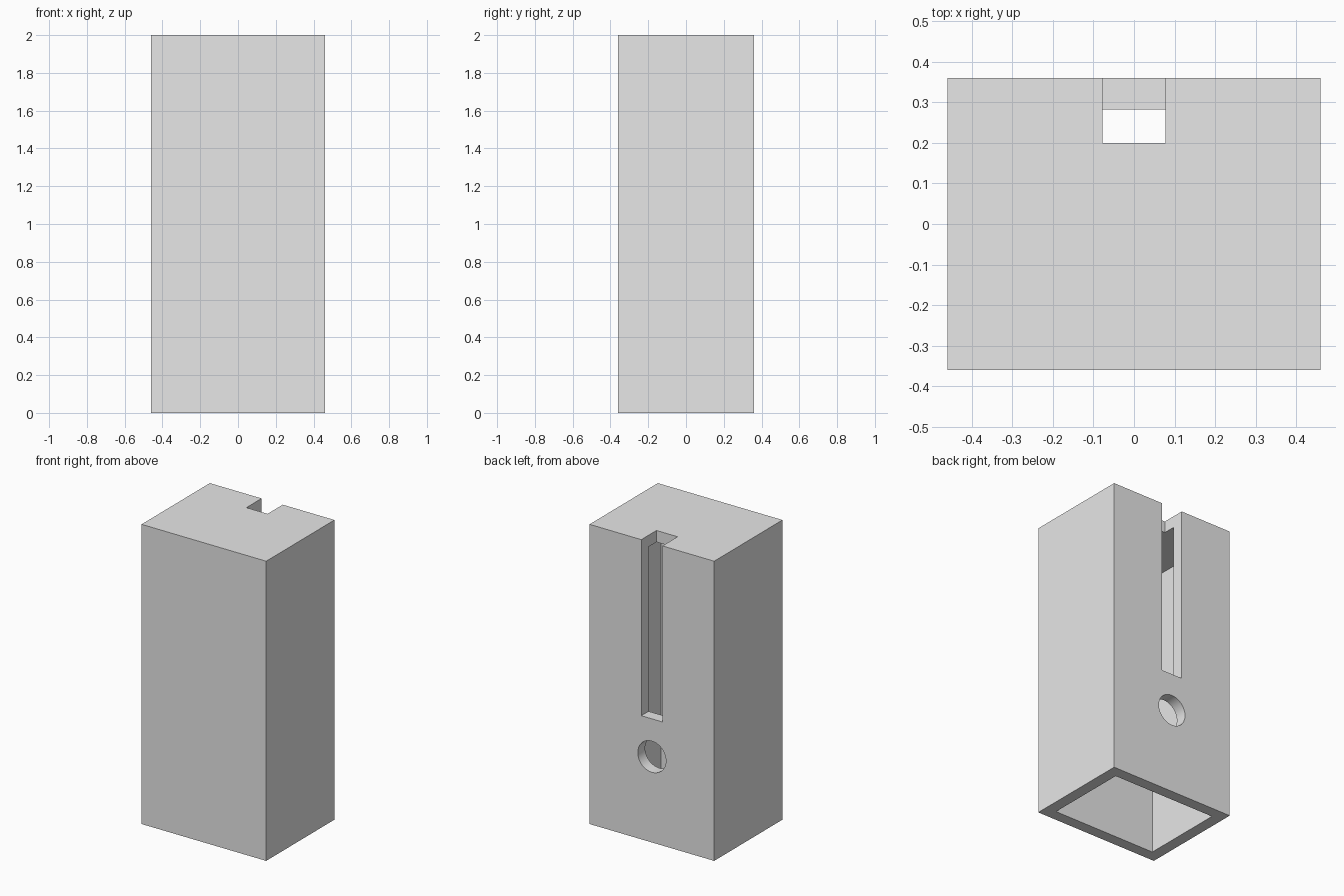
import bpy
import math

if "Cube" in bpy.data.objects:
    bpy.data.objects.remove(bpy.data.objects["Cube"], do_unlink=True)

WIDTH, DEPTH, HEIGHT, WALL = 0.92, 0.72, 2.0, 0.077

grey = bpy.data.materials.new("plain grey")
grey.use_nodes = True
grey.diffuse_color = (0.8, 0.8, 0.8, 1)
grey.node_tree.nodes["Principled BSDF"].inputs["Base Color"].default_value = (0.8, 0.8, 0.8, 1)


def box(name, low, high):
    """Axis-aligned box between two corners."""
    centre = [(a + b) / 2 for a, b in zip(low, high)]
    bpy.ops.mesh.primitive_cube_add(size=1, location=centre)
    obj = bpy.context.object
    obj.name = name
    obj.scale = [b - a for a, b in zip(low, high)]
    bpy.ops.object.transform_apply(location=True, rotation=True, scale=True)
    obj.data.materials.append(grey)
    return obj


def cut(target, cutter):
    """Subtract the cutter from the target, then discard it."""
    cutter.hide_render = True
    mod = target.modifiers.new("cut", "BOOLEAN")
    mod.operation = "DIFFERENCE"
    mod.solver = "EXACT"
    mod.object = cutter
    bpy.ops.object.select_all(action="DESELECT")
    target.select_set(True)
    bpy.context.view_layer.objects.active = target
    bpy.ops.object.modifier_apply(modifier=mod.name)
    bpy.data.objects.remove(cutter, do_unlink=True)


x, y = WIDTH / 2, DEPTH / 2
housing = box("housing", (-x, -y, 0), (x, y, HEIGHT))

# Hollow inside, open at the bottom
cut(housing, box("cavity", (WALL - x, WALL - y, -0.2), (x - WALL, y - WALL, HEIGHT - WALL)))

# Slot down the back wall, notched into the top plate
cut(housing, box("slot", (-0.078, 0.2, 0.825), (0.078, y + 0.2, HEIGHT + 0.2)))

# Round hole through the back wall below the slot
bpy.ops.mesh.primitive_cylinder_add(vertices=64, radius=0.104, depth=0.3,
                                    location=(0, y, 0.572), rotation=(math.pi / 2, 0, 0))
hole = bpy.context.object
hole.name = "round_hole"
hole.data.materials.append(grey)
cut(housing, hole)

bpy.ops.object.shade_smooth_by_angle(angle=math.radians(30))
